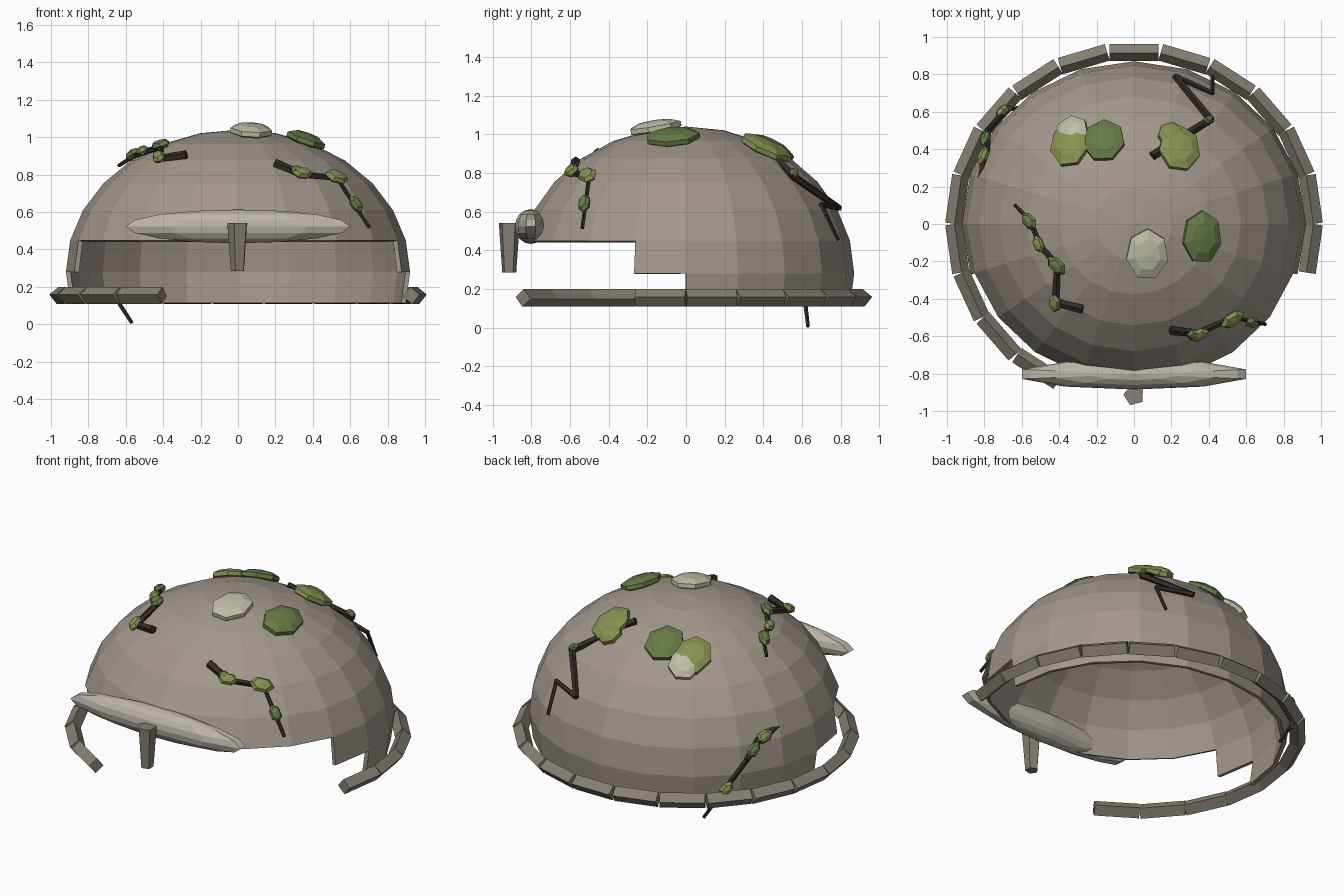
import bpy, bmesh, math
from mathutils import Vector, Matrix

if "Cube" in bpy.data.objects:
    bpy.data.objects.remove(bpy.data.objects["Cube"])

RX, RY, RZ, CZ = 0.92, 0.87, 0.76, 0.28   # dome ellipsoid


def material(name, rgb):
    m = bpy.data.materials.new(name)
    m.diffuse_color = (*rgb, 1)
    m.use_nodes = True
    m.node_tree.nodes["Principled BSDF"].inputs["Base Color"].default_value = m.diffuse_color
    return m


STONE = material("stone", (0.36, 0.31, 0.26))
PALE = material("pale_stone", (0.50, 0.46, 0.39))
BAND = material("band_stone", (0.24, 0.21, 0.17))
BARK = material("bark", (0.03, 0.025, 0.02))
MOSS = material("moss", (0.13, 0.20, 0.06))
LIME = material("light_moss", (0.24, 0.29, 0.08))
LICHEN = material("lichen", (0.52, 0.52, 0.38))


def finish(name, bm, mat, matrix=Matrix()):
    bmesh.ops.recalc_face_normals(bm, faces=bm.faces)
    me = bpy.data.meshes.new(name)
    bm.to_mesh(me)
    bm.free()
    me.materials.append(mat)
    ob = bpy.data.objects.new(name, me)
    ob.matrix_world = matrix
    bpy.context.collection.objects.link(ob)
    return ob


def frame(loc, x_dir, normal):
    """Matrix with z along normal and x close to x_dir."""
    z = Vector(normal).normalized()
    y = z.cross(Vector(x_dir)).normalized()
    return Matrix.Translation(loc) @ Matrix((y.cross(z), y, z)).transposed().to_4x4()


def dome_normal(p):
    return Vector((p[0] / RX**2, p[1] / RY**2, max(p[2] - CZ, 0) / RZ**2)).normalized()


def dome_point(x, y, out=0.0):
    z = CZ + RZ * math.sqrt(max(0, 1 - (x / RX)**2 - (y / RY)**2))
    p = Vector((x, y, z))
    return p + dome_normal(p) * out


def ellipsoid(name, radii, segs, rings, mat, matrix, phase=0.0):
    bm = bmesh.new()
    bmesh.ops.create_uvsphere(bm, u_segments=segs, v_segments=rings, radius=1)
    # put the first meridian at a known angle
    v = max(bm.verts, key=lambda v: (round(math.hypot(v.co.x, v.co.y), 3), v.co.x))
    turn = phase - math.atan2(v.co.y, v.co.x)
    bmesh.ops.transform(bm, verts=bm.verts,
                        matrix=Matrix.Diagonal((*radii, 1)) @ Matrix.Rotation(turn, 4, 'Z'))
    return finish(name, bm, mat, matrix)


# Helmet dome, open at the front with stepped sides
SEG, STEP = 20, math.pi / 14
bm = bmesh.new()


def ring_vert(i, j):
    a, b = 2 * math.pi * i / SEG, j * STEP
    return bm.verts.new((RX * math.cos(a) * math.cos(b), RY * math.sin(a) * math.cos(b),
                         CZ + RZ * math.sin(b)))


rows = {j: [ring_vert(i, j) for i in range(SEG)] for j in range(-1, 7)}
top = bm.verts.new((0, 0, CZ + RZ))
for i in range(SEG):
    k = (i + 1) % SEG
    side = math.sin(2 * math.pi * (i + 0.5) / SEG)
    for j in range(-1, 6):
        if (j == -1 and side < 0) or (j == 0 and side < -0.3):
            continue
        bm.faces.new((rows[j][i], rows[j][k], rows[j + 1][k], rows[j + 1][i]))
    bm.faces.new((rows[6][i], rows[6][k], top))
bmesh.ops.delete(bm, geom=[v for v in bm.verts if not v.link_faces], context='VERTS')
dome = finish("helmet_dome", bm, STONE)
sol = dome.modifiers.new("thickness", 'SOLIDIFY')
sol.thickness, sol.offset = 0.025, -1

# Rim band of tilted blocks, broken away at the front right
for n in range(16):
    a = (n - 0.5) * 2 * math.pi / 22
    loc = Vector((0.955 * math.cos(a), 0.918 * math.sin(a), 0.154))
    bm = bmesh.new()
    bmesh.ops.create_cube(bm, size=1, matrix=Matrix.Diagonal((0.065, 0.262, 0.065, 1)))
    finish("rim_block", bm, BAND, Matrix.Translation(loc) @ Matrix.Rotation(a, 4, 'Z')
           @ Matrix.Rotation(math.radians(39), 4, 'Y'))

# Brow ridge and nose guard
ellipsoid("brow_ridge", (0.63, 0.082, 0.09), 10, 8, PALE,
          Matrix.Translation((0, -0.803, 0.523)), math.radians(18))
bm = bmesh.new()
bmesh.ops.create_cone(bm, cap_ends=True, segments=5, radius1=0.038, radius2=0.057, depth=0.255)
finish("nose_guard", bm, BAND, Matrix.Translation((0, -0.915, 0.413))
       @ Matrix.Rotation(math.radians(15), 4, 'Z'))

# Moss and lichen patches: x, y, half width, half length, material
for x, y, w, l, mat in [(0.07, -0.16, 0.12, 0.145, LICHEN), (0.36, -0.07, 0.115, 0.15, MOSS),
                        (-0.16, 0.44, 0.12, 0.13, MOSS), (-0.34, 0.42, 0.115, 0.14, LIME),
                        (-0.33, 0.48, 0.10, 0.11, LICHEN), (0.24, 0.40, 0.12, 0.14, LIME),
                        (0.20, 0.47, 0.08, 0.08, LIME)]:
    p = dome_point(x, y, 0.01)
    ellipsoid("moss_patch", (w, l, 0.04), 7, 5, mat, frame(p, (1, 0, 0), dome_normal(p)), 0.64)


# Vines: thick to thin five-sided twigs with leaves
def vine(points, leaves):
    pts = [Vector(p) for p in points]
    n = len(pts) - 1
    for i in range(n):
        a, b = pts[i], pts[i + 1]
        r = 0.025 - 0.013 * i / max(n - 1, 1)
        bm = bmesh.new()
        bmesh.ops.create_cone(bm, cap_ends=True, segments=5, radius1=r, radius2=r * 0.85,
                              depth=(b - a).length + 0.01)
        turn = (b - a).to_track_quat('Z', 'Y').to_matrix().to_4x4()
        finish("vine_twig", bm, BARK, Matrix.Translation((a + b) / 2) @ turn)
    for k, (t, size) in enumerate(leaves):
        i = min(int(t), n - 1)
        p = pts[i].lerp(pts[i + 1], t - i)
        nrm = dome_normal(p)
        ellipsoid("vine_leaf", (size, size * 0.65, 0.027), 6, 4, (LIME, MOSS)[k % 2],
                  frame(p + nrm * 0.012, pts[i + 1] - pts[i], nrm))


vine([(0.10, 0.365, 0.97), (0.41, 0.56, 0.78), (0.22, 0.79, 0.62), (0.42, 0.70, 0.635),
      (0.42, 0.785, 0.455)], [(0.45, 0.06), (0.95, 0.035)])
vine([(0.20, -0.57, 0.86), (0.34, -0.585, 0.80), (0.53, -0.50, 0.78), (0.70, -0.535, 0.52)],
     [(1.0, 0.06), (0.85, 0.05), (1.95, 0.075), (2.55, 0.055)])
vine([(-0.28, -0.455, 0.905), (-0.42, -0.42, 0.885), (-0.41, -0.22, 0.95), (-0.50, -0.12, 0.92),
      (-0.555, 0.015, 0.90), (-0.635, 0.10, 0.85)],
     [(1.0, 0.055), (2.0, 0.065), (3.1, 0.05), (4.0, 0.06)])
vine([(-0.81, 0.25, 0.50), (-0.79, 0.40, 0.47), (-0.78, 0.50, 0.38), (-0.68, 0.61, 0.18),
      (-0.57, 0.63, 0.01)], [(0.75, 0.06), (1.5, 0.055), (2.85, 0.055), (3.1, 0.045)])
